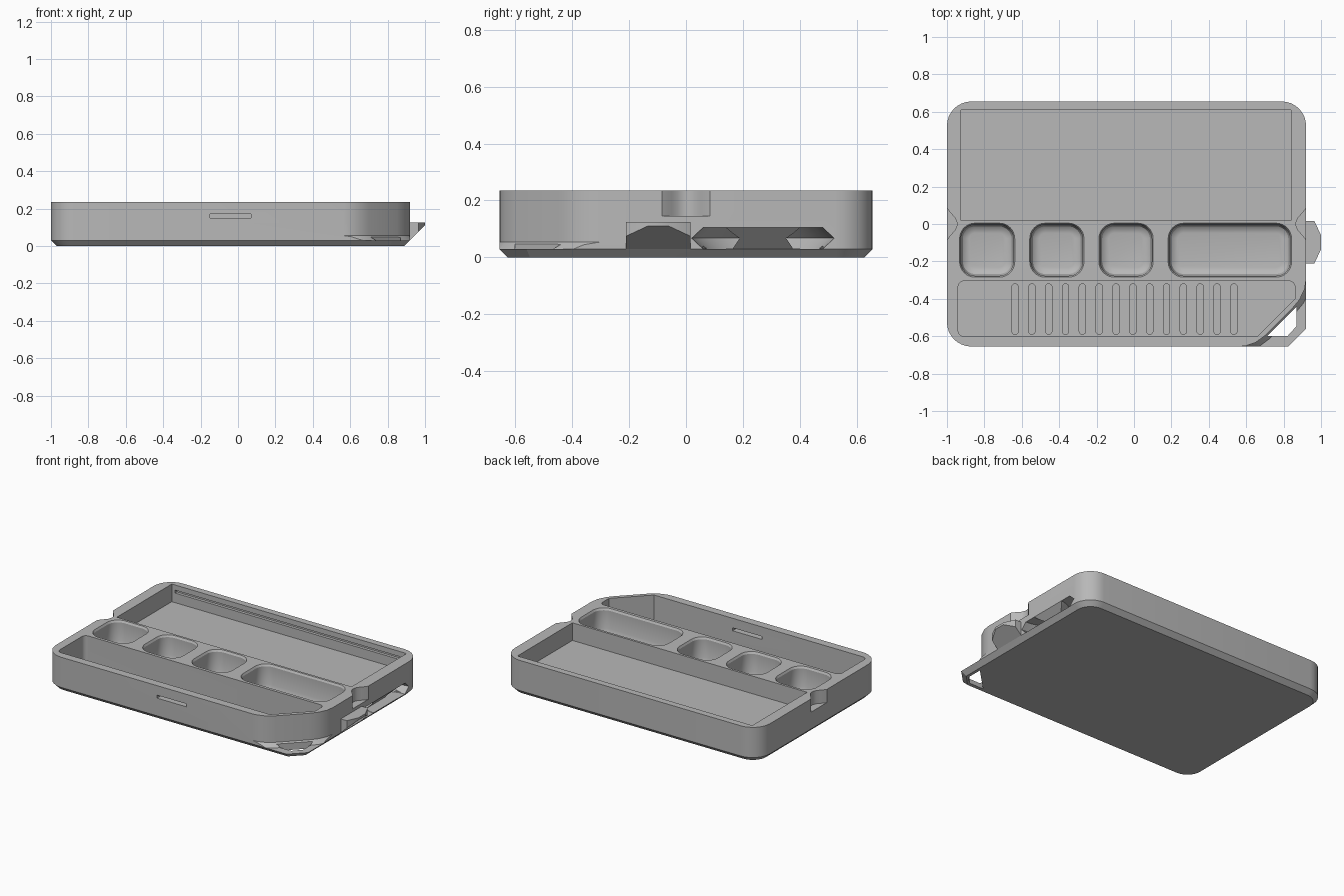
import bpy, bmesh
from math import sin, cos, pi

if "Cube" in bpy.data.objects:
    bpy.data.objects.remove(bpy.data.objects["Cube"], do_unlink=True)

grey = bpy.data.materials.new("plain grey")
grey.use_nodes = True
grey.diffuse_color = (0.48, 0.48, 0.48, 1)
grey.node_tree.nodes["Principled BSDF"].inputs["Base Color"].default_value = (0.48, 0.48, 0.48, 1)


def loft(name, rings):
    """Closed solid through a stack of equal-length 3D rings."""
    bm = bmesh.new()
    rows = [[bm.verts.new(p) for p in ring] for ring in rings]
    for a, b in zip(rows, rows[1:]):
        for i in range(len(a)):
            j = (i + 1) % len(a)
            bm.faces.new((a[i], a[j], b[j], b[i]))
    bm.faces.new(rows[0])
    bm.faces.new(rows[-1])
    bmesh.ops.recalc_face_normals(bm, faces=bm.faces)
    mesh = bpy.data.meshes.new(name)
    bm.to_mesh(mesh)
    bm.free()
    mesh.materials.append(grey)
    obj = bpy.data.objects.new(name, mesh)
    bpy.context.collection.objects.link(obj)
    return obj


def level(points, z):
    return [(x, y, z) for x, y in points]


def outline(x0, x1, y0, y1, r, d=0, bevel=0, steps=8):
    """Rounded rectangle inset by d, with an optional straight front-left corner."""
    x0, x1, y0, y1, r = x0 + d, x1 - d, y0 + d, y1 - d, r - d
    pts = []
    for k, (cx, cy) in enumerate([(x1 - r, y1 - r), (x0 + r, y1 - r), (x0 + r, y0 + r), (x1 - r, y0 + r)]):
        if k == 3 and bevel:
            c = bevel - d * 0.586
            pts += [(x1 - c, y0), (x1, y0 + c)]
            continue
        for s in range(steps + 1):
            a = (k + s / steps) * pi / 2
            pts.append((cx + r * cos(a), cy + r * sin(a)))
    return pts


def prism(points, z0, z1):
    return loft("cutter", [level(points, z0), level(points, z1)])


def box(x0, x1, y0, y1, z0, z1):
    return prism([(x0, y0), (x1, y0), (x1, y1), (x0, y1)], z0, z1)


def cut(target, cutter):
    mod = target.modifiers.new("cut", "BOOLEAN")
    mod.operation, mod.solver, mod.object = "DIFFERENCE", "EXACT", cutter
    bpy.context.view_layer.objects.active = target
    bpy.ops.object.modifier_apply(modifier=mod.name)
    bpy.data.objects.remove(cutter, do_unlink=True)


# Case body with bevelled underside
TOP, OVER = 0.235, 0.3
case = (-1, 0.92, -0.655, 0.655, 0.13)
body = loft("case_body", [level(outline(*case, d=d, bevel=0.095), z)
                          for z, d in ((0, 0.03), (0.03, 0), (TOP, 0))])

# Corner cut away above the cord loop, with a sloped foot
corner = [(0.921, -0.29), (0.912, -0.35), (0.885, -0.405), (0.85, -0.447), (0.7, -0.597),
          (0.65, -0.634), (0.6, -0.651), (0.55, -0.657), (0.55, -0.75), (1.05, -0.75), (1.05, -0.29)]
foot = [(x + 0.02, y - 0.02) for x, y in corner]
cut(body, loft("cutter", [level(foot, 0.03), level(corner, 0.055), level(corner, OVER)]))
cut(body, prism([(0.71, -0.6), (0.82, -0.6), (0.87, -0.545), (0.87, -0.44)], -0.1, 0.1))

# Large rear tray and groove in its back wall
cut(body, box(-0.925, 0.84, 0.02, 0.61, 0.115, OVER))
cut(body, box(-0.9, 0.82, 0.6, 0.63, 0.18, 0.2))

# Four bins with rounded floors and softened rims
bin_profile = ((0.06, 0.045), (0.064, 0.025), (0.075, 0.01), (0.1, 0),
               (0.222, 0), (0.236, -0.008), (OVER, -0.008))
for x0, x1 in ((-0.925, -0.645), (-0.55, -0.275), (-0.18, 0.095), (0.19, 0.835)):
    cut(body, loft("cutter", [level(outline(x0, x1, -0.277, -0.003, 0.075, d=d), z)
                              for z, d in bin_profile]))

# Front tray with a row of slots in the floor
cut(body, prism(outline(-0.94, 0.86, -0.6, -0.305, 0.03, bevel=0.2), 0.06, OVER))
for i in range(14):
    x = -0.636 + i * 0.09
    cut(body, prism(outline(x - 0.017, x + 0.017, -0.59, -0.32, 0.0165, steps=4), 0.035, 0.1))

# Slit through the front wall
cut(body, box(-0.15, 0.07, -0.7, -0.58, 0.15, 0.17))

# Finger notches on both ends
half = [(-0.02, 0.09), (0, 0.085), (0.012, 0.068), (0.028, 0.05), (0.045, 0.03), (0.053, 0.01)]
notch = half + [(x, -y) for x, y in reversed(half)]
for edge, side in ((-1, 1), (0.92, -1)):
    cut(body, prism([(edge + side * x, y) for x, y in notch], 0.145, OVER))

# Strap passage in the left side
cut(body, loft("cutter", [[(0.847, y, 0.032), (0.95, y, 0.032), (0.95, y, 0.135)] for y in (0.06, 0.48)]))
bpy.ops.mesh.primitive_torus_add(location=(0.92, 0.27, 0.0675), major_radius=0.17, minor_radius=0.08,
                                 major_segments=32, minor_segments=6)
passage = bpy.context.object
passage.scale.z = 0.54
passage.data.materials.append(grey)
cut(body, passage)

# Latch tab with sloped underside
tab = [(0.89, 0.015), (0.92, 0.015), (0.965, 0.015), (1, -0.06), (1, -0.135),
       (0.965, -0.21), (0.92, -0.21), (0.89, -0.21)]
latch = loft("latch_tab", [[(x, y, 0.03 + max(0, x - 0.92)) for x, y in tab], level(tab, 0.125)])

# Smooth curved walls, keep edges sharp
bpy.ops.object.select_all(action="DESELECT")
for obj in (body, latch):
    obj.select_set(True)
bpy.context.view_layer.objects.active = body
bpy.ops.object.shade_smooth_by_angle(angle=0.5)
